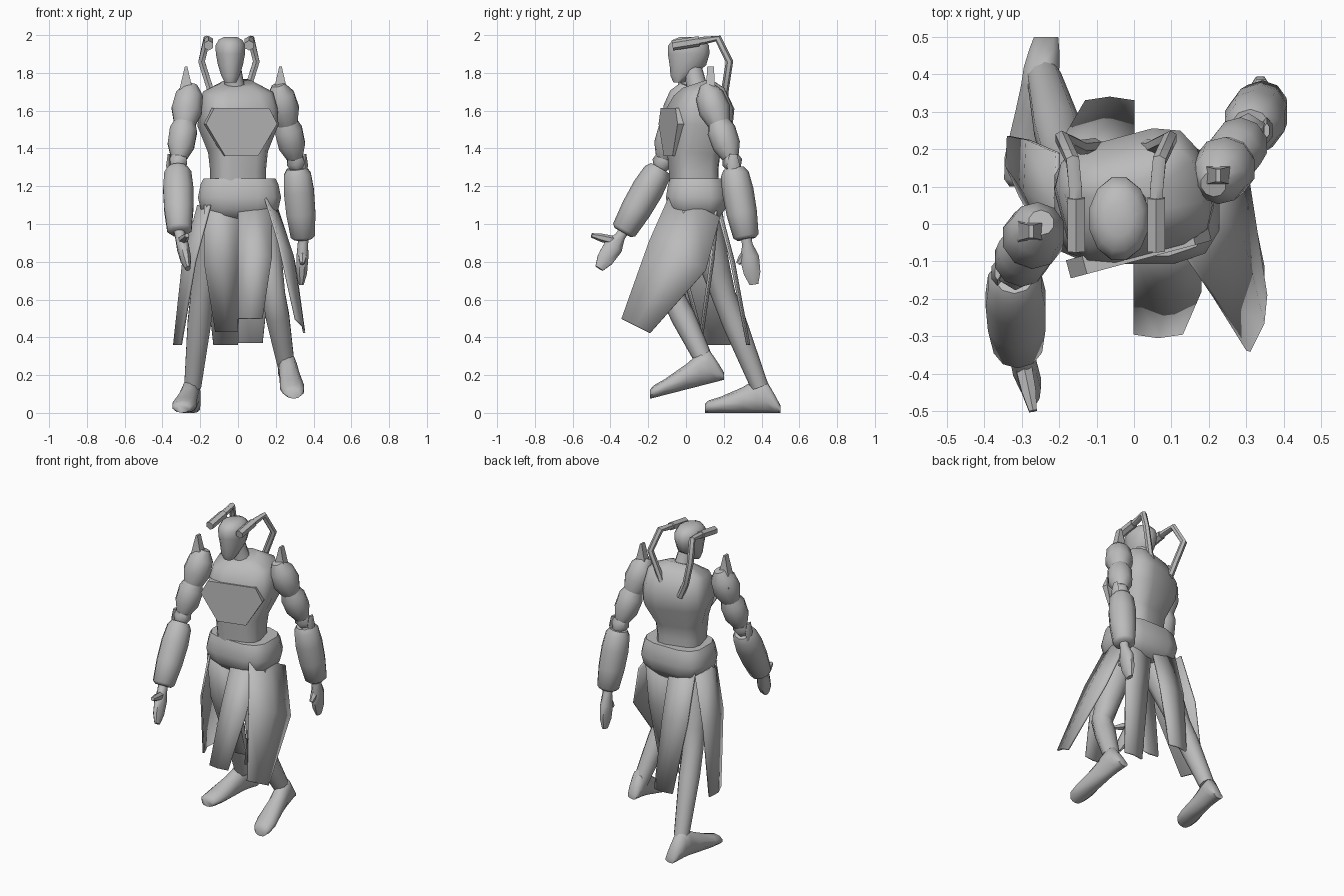
import bpy
import bmesh
import math
from mathutils import Vector

default_cube = bpy.data.objects.get("Cube")
if default_cube:
    bpy.data.objects.remove(default_cube, do_unlink=True)

# One plain grey covers the whole figure
grey = bpy.data.materials.new("plain_grey")
grey.use_nodes = True
colour = (0.5, 0.5, 0.5, 1)
grey.diffuse_color = colour
grey.node_tree.nodes["Principled BSDF"].inputs["Base Color"].default_value = colour
parts = []


def finish(name, bm):
    """Turn a bmesh into a named, coloured object."""
    bmesh.ops.recalc_face_normals(bm, faces=bm.faces)
    mesh = bpy.data.meshes.new(name)
    bm.to_mesh(mesh)
    bm.free()
    mesh.materials.append(grey)
    obj = bpy.data.objects.new(name, mesh)
    bpy.context.collection.objects.link(obj)
    parts.append(obj)
    return obj


def loft(name, sections, sides=10, yaw=0.0, box=1.0, axis=None):
    """Skin closed rings; each section is (centre, radius_u, radius_v)."""
    bm = bmesh.new()
    rings = []
    reference = Vector((math.cos(yaw), math.sin(yaw), 0))
    last = len(sections) - 1
    for i, (centre, ru, rv) in enumerate(sections):
        before = sections[max(i - 1, 0)][0]
        after = sections[min(i + 1, last)][0]
        tangent = Vector(axis) if axis else (after - before).normalized()
        u = (reference - tangent * reference.dot(tangent)).normalized()
        v = tangent.cross(u)
        ring = []
        for k in range(sides):
            angle = math.tau * (k + 0.5) / sides
            c, s = math.cos(angle), math.sin(angle)
            c = math.copysign(abs(c) ** box, c)
            s = math.copysign(abs(s) ** box, s)
            ring.append(bm.verts.new(centre + u * ru * c + v * rv * s))
        rings.append(ring)
    for low, high in zip(rings, rings[1:]):
        for k in range(sides):
            n = (k + 1) % sides
            bm.faces.new((low[k], low[n], high[n], high[k]))
    bm.faces.new(rings[0])
    bm.faces.new(rings[-1])
    return finish(name, bm)


def along(start, end, profile):
    """Sections on a straight bone; profile rows are (t, radius[, radius_v])."""
    start, end = Vector(start), Vector(end)
    return [(start.lerp(end, row[0]), row[1], row[-1]) for row in profile]


def stacked(x, y, rows):
    """Horizontal sections; rows are (z, y_shift, radius_x, radius_y)."""
    return [(Vector((x, y + shift, z)), rx, ry) for z, shift, rx, ry in rows]


def plate(name, outline, front, depth, origin, yaw):
    """Flat faceted armour plate, mirrored from half an outline of (x, z)."""
    bm = bmesh.new()
    shape = outline + [(-x, z) for x, z in reversed(outline)]
    cos, sin = math.cos(yaw), math.sin(yaw)
    layers = []
    for y in (front, front + depth):
        layers.append([bm.verts.new((origin[0] + x * cos - y * sin,
                                     origin[1] + x * sin + y * cos, z))
                       for x, z in shape])
    near, far = layers
    bm.faces.new(near)
    bm.faces.new(far)
    for k in range(len(shape)):
        n = (k + 1) % len(shape)
        bm.faces.new((near[k], near[n], far[n], far[k]))
    return finish(name, bm)


def panel(name, rows, across, bulge):
    """Hanging cloth panel: rows of (x, y, z, half_width), thickened."""
    bm = bmesh.new()
    across, bulge = Vector(across), Vector(bulge)
    grid = []
    for x, y, z, half in rows:
        centre = Vector((x, y, z))
        grid.append([bm.verts.new(p) for p in (centre - across * half,
                                               centre + bulge * half,
                                               centre + across * half)])
    for low, high in zip(grid, grid[1:]):
        for k in range(len(low) - 1):
            bm.faces.new((low[k], low[k + 1], high[k + 1], high[k]))
    obj = finish(name, bm)
    solid = obj.modifiers.new("thickness", "SOLIDIFY")
    solid.thickness = 0.012
    solid.offset = 0


# Torso, twisted at the waist, with a square chest and a deep upper back
twist = math.radians(15)
loft("torso", stacked(0, .055, [(1.17, -.01, .14, .12), (1.28, -.015, .14, .12), (1.38, -.015, .15, .13),
                                (1.52, .015, .205, .16), (1.61, .02, .2, .165),
                                (1.7, .015, .18, .12), (1.745, 0, .08, .07)]),
     sides=12, yaw=twist, box=0.55)
plate("chest_plate", [(.15, 1.615), (.195, 1.53), (.09, 1.36)], -.152, .05, (-.02, .052), twist)
loft("hip_belt", stacked(.008, .057, [(1.24, 0, .195, .145), (1.21, 0, .21, .155), (1.14, 0, .225, .167),
                                      (1.08, 0, .21, .155), (1.02, 0, .15, .11)]), sides=12, box=0.6)

# Head and neck
loft("neck", along((-.01, .07, 1.68), (-.035, .03, 1.84), [(0, .07), (.4, .053), (1, .05)]))
loft("head", stacked(-.04, .012, [(1.75, -.05, .032, .03), (1.785, -.036, .05, .06),
                                  (1.84, -.002, .068, .1), (1.9, .002, .08, .114),
                                  (1.945, .002, .082, .112), (1.975, 0, .065, .085), (1.99, 0, .035, .045)]),
     sides=12, axis=(0, 0, 1))

# Hoses from the temples to the upper back
for name, side in (("left", 1), ("right", -1)):
    path = [(.107, .05, 1.965), (.109, .1, 1.972), (.116, .17, 1.982),
            (.145, .23, 1.86), (.095, .205, 1.7), (.055, .21, 1.6)]
    points = [Vector((side * x - .048, y, z)) for x, y, z in path]
    loft(name + "_hose", [(p, .02, .02) for p in points], sides=6)
    loft(name + "_hose_socket", along((points[0].x, -.072, 1.945), (points[0].x, .07, 1.968),
                                      [(0, .027), (1, .027)]), sides=6)


def arm(side, shoulder, elbow, wrist, fingertip, thumb_tip, spike):
    loft(side + "_shoulder_pad", along(shoulder, elbow, [(-.03, .035), (.1, .075), (.3, .085), (.5, .055)]))
    loft(side + "_upper_arm", along(shoulder, elbow, [(.4, .05), (.55, .076), (.75, .074), (.9, .045)]))
    loft(side + "_elbow", along(shoulder, elbow, [(.86, .04), (.96, .055), (1.05, .035)]), sides=6)
    loft(side + "_forearm", along(elbow, wrist, [(.04, .055), (.12, .075), (.35, .084), (.65, .081),
                                                 (.96, .068), (1, .05)]))
    loft(side + "_hand", along(wrist, fingertip, [(-.08, .03), (.12, .03), (.4, .034, .055),
                                                  (.75, .03, .048), (1, .014, .025)]), sides=8)
    palm = Vector(wrist).lerp(Vector(fingertip), 0.25)
    loft(side + "_thumb", along(palm, thumb_tip, [(0, .026), (.6, .022), (1, .012)]), sides=6)
    # Elbow guard hanging on the outside of the joint
    out = math.copysign(.045, elbow[0])
    guard = Vector(elbow) + Vector((out, 0, 0))
    up = Vector((0, 0, .06))
    loft(side + "_elbow_guard", along(guard + up, guard - up, [(0, .008, .02), (.5, .018, .035), (1, .008, .02)]),
         sides=6)
    # Upright blade on the shoulder
    base = Vector((*spike, 1.64))
    loft(side + "_shoulder_spike", along(base, base + Vector((0, 0, .195)),
                                         [(0, .065, .055), (.45, .04, .03), (1, .008, .022)]), sides=4, box=.7)


arm("right", (-.25, 0, 1.725), (-.32, -.13, 1.31), (-.31, -.335, .955), (-.265, -.46, .765),
    (-.27, -.5, .94), (-.275, -.02))
arm("left", (.215, .11, 1.725), (.31, .25, 1.31), (.345, .32, .92), (.335, .36, .68),
    (.34, .275, .79), (.225, .13))


def leg(side, hip, knee, ankle, heel, toe):
    thigh = along(hip, knee, [(0, .1), (.35, .098), (.75, .075), (1, .064)])
    shin = along(knee, ankle, [(.3, .065), (.65, .056), (1, .047)])
    loft(side + "_leg", thigh + shin)
    sole = along(heel, toe, [(0, .034, .02), (.08, .042, .05), (.2, .05, .09), (.32, .05, .09),
                             (.5, .055, .068), (.8, .066, .042), (.95, .058, .033), (1, .04, .024)])
    loft(side + "_foot", [(p + Vector((0, 0, rv)), ru, rv) for p, ru, rv in sole], axis=(0, -1, 0))


leg("right", (-.1, .05, 1.12), (-.19, .2, .62), (-.24, .39, .14), (-.235, .5, 0), (-.295, .1, 0))
leg("left", (.1, .03, 1.12), (.19, -.07, .62), (.255, .11, .25), (.25, .2, .175), (.295, -.19, .075))

# Skirt panels follow the stride of the legs
along_x, left_y, right_y = (1, 0, 0), (.3, 1, -.5), (-.2, 1, 0)
panel("left_side_panel", [(.175, .05, 1.1, .13), (.26, -.045, .83, .15), (.328, -.265, .46, .075)],
      left_y, (.2, 0, 0))
panel("right_side_panel", [(-.175, .05, 1.1, .14), (-.255, .085, .8, .14), (-.318, .155, .36, .08)],
      right_y, (-.25, 0, 0))
panel("left_front_panel", [(.09, -.06, 1.1, .09), (.09, -.175, .83, .09), (.065, -.29, .5, .065)],
      along_x, (0, -.15, 0))
panel("right_front_panel", [(-.09, -.06, 1.1, .09), (-.09, -.02, .8, .09), (-.06, .08, .43, .06)],
      along_x, (0, -.15, 0))
panel("left_back_panel", [(.09, .16, 1.1, .09), (.09, .13, .8, .085), (.065, .07, .37, .065)],
      along_x, (0, .15, 0))
panel("right_back_panel", [(-.09, .16, 1.1, .09), (-.09, .24, .8, .09), (-.065, .325, .36, .065)],
      along_x, (0, .15, 0))

# Soft shading with crisp armour edges
bpy.ops.object.select_all(action="DESELECT")
for obj in parts:
    obj.select_set(True)
bpy.context.view_layer.objects.active = parts[0]
bpy.ops.object.shade_smooth_by_angle(angle=math.radians(55))
